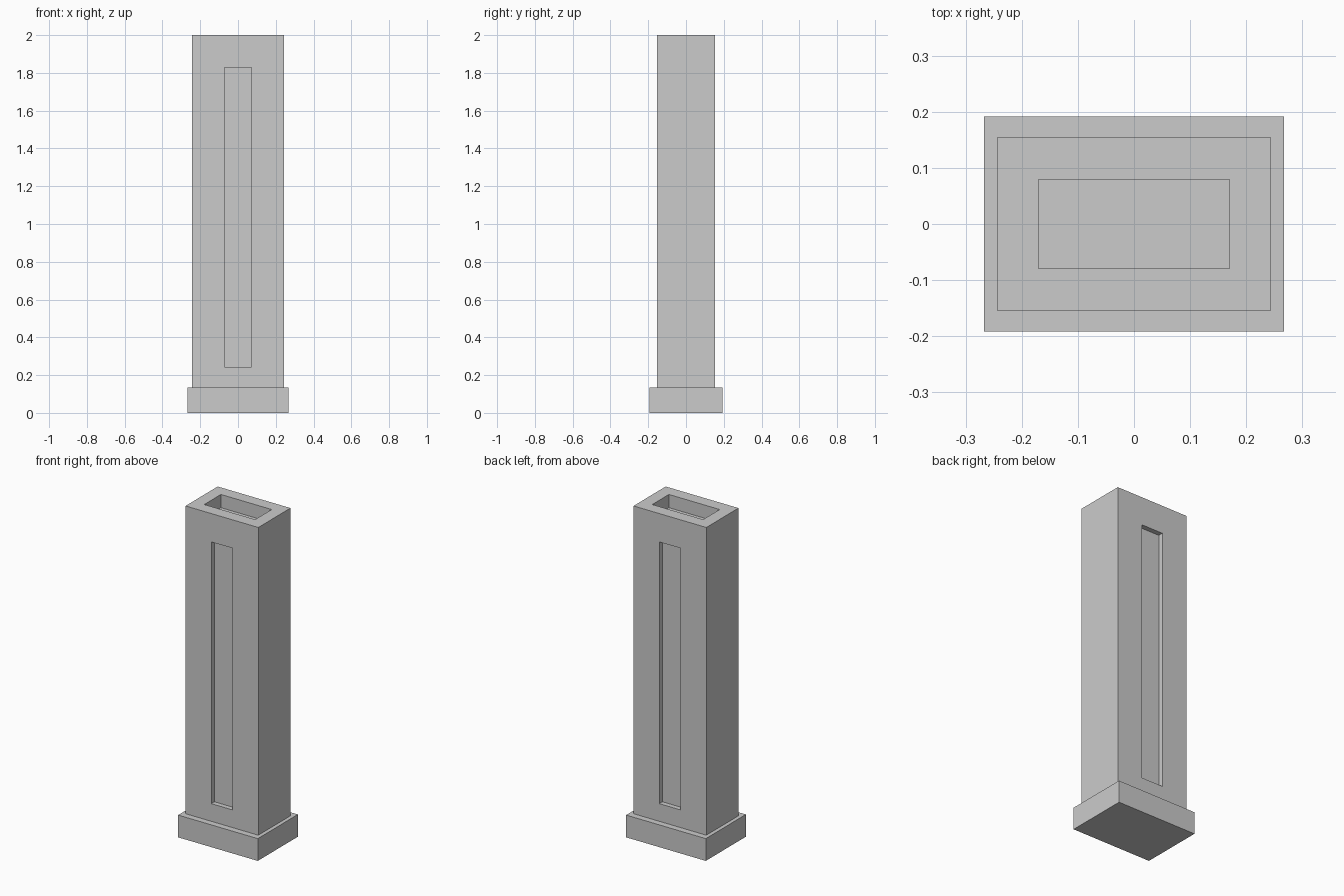
import bpy

if "Cube" in bpy.data.objects:
    bpy.data.objects.remove(bpy.data.objects["Cube"])


def box(name, size, centre):
    bpy.ops.mesh.primitive_cube_add(size=1, location=centre)
    ob = bpy.context.object
    ob.name = name
    ob.scale = size
    bpy.ops.object.transform_apply(location=True, rotation=False, scale=True)
    return ob


def carve(target, size, centre):
    cutter = box("cutter", size, centre)
    cutter.hide_render = True
    mod = target.modifiers.new("carve", 'BOOLEAN')
    mod.operation = 'DIFFERENCE'
    mod.solver = 'EXACT'
    mod.object = cutter
    bpy.context.view_layer.objects.active = target
    bpy.ops.object.modifier_apply(modifier=mod.name)
    bpy.data.objects.remove(cutter, do_unlink=True)


BASE_H, TOP = 0.135, 2.0
COL_X, COL_Y = 0.488, 0.308

# plinth
box("plinth", (0.534, 0.384, BASE_H), (0, 0, BASE_H / 2))

# rectangular column
column = box("column", (COL_X, COL_Y, TOP - BASE_H), (0, 0, (TOP + BASE_H) / 2))

# open pocket in the top
pocket_depth = 0.08
carve(column, (0.341, 0.159, pocket_depth * 2), (0, 0, TOP))

# tall recessed panels on front and back
recess = 0.03
for side in (-1, 1):
    carve(column, (0.143, recess * 2, 1.586), (0, side * COL_Y / 2, 1.035))
